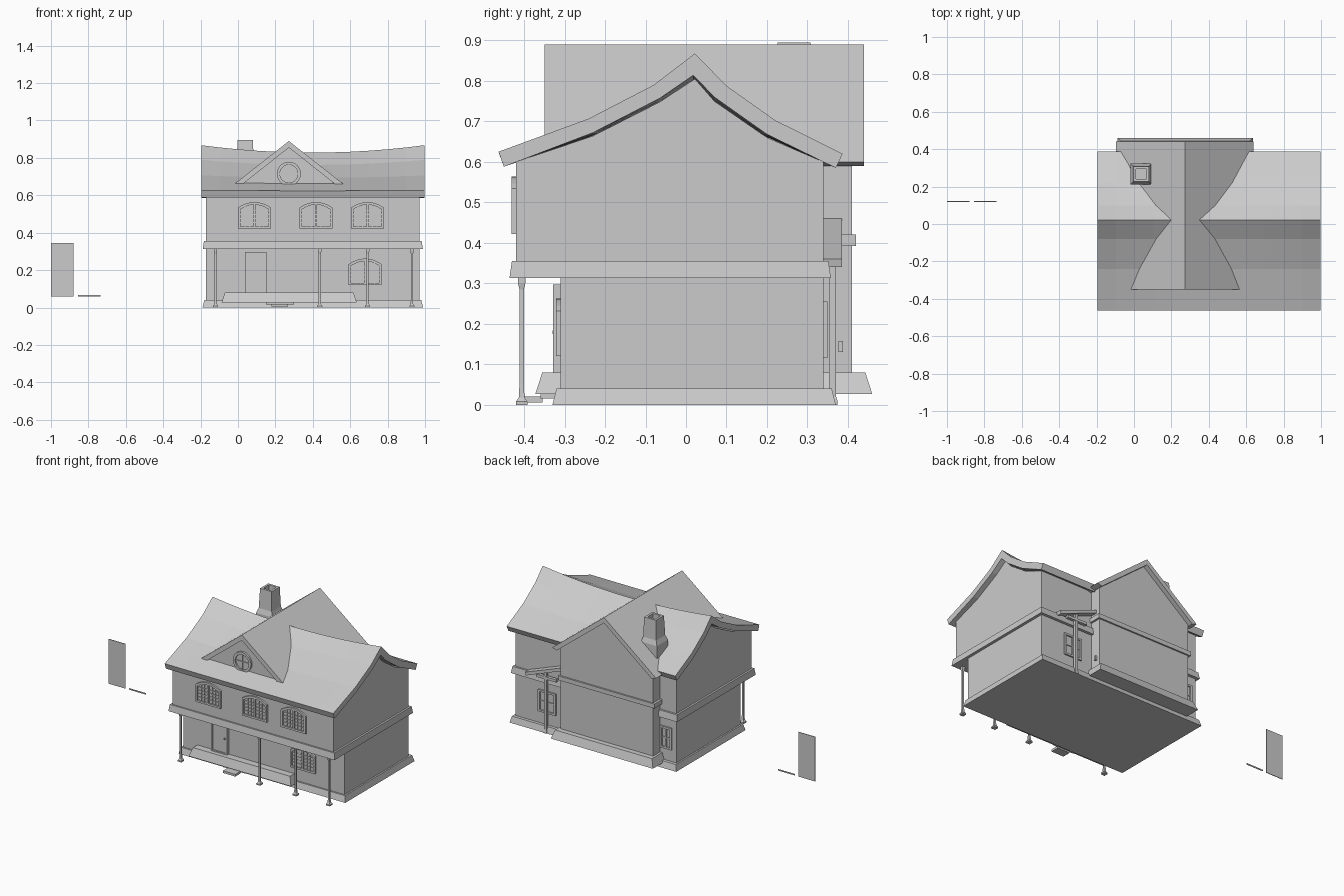
import bpy, bmesh, math

if "Cube" in bpy.data.objects:
    bpy.data.objects.remove(bpy.data.objects["Cube"])


def finish(bm, name):
    bmesh.ops.remove_doubles(bm, verts=bm.verts, dist=1e-6)
    bmesh.ops.recalc_face_normals(bm, faces=bm.faces)
    me = bpy.data.meshes.new(name)
    bm.to_mesh(me)
    bm.free()
    ob = bpy.data.objects.new(name, me)
    bpy.context.collection.objects.link(ob)
    return ob


def loft(name, rings, cap=True, closed=False):
    """Skin a list of equally long point rings."""
    bm = bmesh.new()
    vs = [[bm.verts.new(p) for p in r] for r in rings]
    n = len(vs[0])
    pairs = list(zip(vs, vs[1:])) + ([(vs[-1], vs[0])] if closed else [])
    for a, b in pairs:
        for i in range(n):
            j = (i + 1) % n
            bm.faces.new((a[i], a[j], b[j], b[i]))
    if cap and not closed:
        bm.faces.new(vs[0])
        bm.faces.new(vs[-1])
    return finish(bm, name)


def prism_x(name, pts, x0, x1):
    return loft(name, [[(x, y, z) for y, z in pts] for x in (x0, x1)])


def prism_y(name, pts, y0, y1):
    return loft(name, [[(x, y, z) for x, z in pts] for y in (y0, y1)])


def rect(x0, x1, y0, y1, z):
    return [(x0, y0, z), (x1, y0, z), (x1, y1, z), (x0, y1, z)]


def box(name, x0, x1, y0, y1, z0, z1, taper=0.0):
    t = taper
    return loft(name, [rect(x0, x1, y0, y1, z0),
                       rect(x0 + t, x1 - t, y0 + t, y1 - t, z1)])


def column(name, cx, cy, profile):
    """Square column from (half width, z) pairs."""
    return loft(name, [rect(cx - r, cx + r, cy - r, cy + r, z) for r, z in profile])


def ring_frame(name, outer, inner, y0, y1):
    return loft(name, [[(x, y, z) for x, z in pts] for pts, y in
                       ((outer, y0), (outer, y1), (inner, y1), (inner, y0))], closed=True)


def arch(cx, w, z0, spring, top):
    pts = [(cx - w / 2, z0), (cx + w / 2, z0)]
    for i in range(9):
        t = 1 - 2 * i / 8
        pts.append((cx + t * w / 2, spring + (top - spring) * (1 - t * t)))
    return pts


def arched_window(name, cx, wall, z0, w=0.176):
    out, inn = arch(cx, w, z0, z0 + .112, z0 + .142), arch(cx, w - .026, z0 + .012, z0 + .103, z0 + .128)
    ring_frame(name + "_frame", out, inn, wall, wall - .011)
    prism_y(name + "_glass", inn, wall, wall - .002)
    box(name + "_mullion", cx - .006, cx + .006, wall - .011, wall, z0 + .01, z0 + .13)
    for s in (-1, 1):
        for k in (.027, .05):
            x = cx + s * k
            box(name + "_bar", x - .002, x + .002, wall - .006, wall, z0 + .01, z0 + .12)
    for k in range(1, 5):
        z = z0 + .012 + k * .021
        box(name + "_rail", cx - w / 2 + .01, cx + w / 2 - .01, wall - .006, wall, z - .002, z + .002)


def flat_frame(name, x0, x1, z0, z1, y0, y1, t=.012):
    sq = lambda d: [(x0 + d, z0 + d), (x1 - d, z0 + d), (x1 - d, z1 - d), (x0 + d, z1 - d)]
    ring_frame(name, sq(0), sq(t), y0, y1)


# Main house body with jettied upper floor and gable ends
prism_x("main_walls", [(-.31, 0), (.34, 0), (.34, .60), (.2, .66), (.07, .75), (.022, .805),
                       (-.065, .748), (-.23, .664), (-.42, .60), (-.42, .33), (-.31, .33)], -.17, .97)
box("foundation", -.19, .99, -.33, .37, 0, .04, .01)
box("floor_band", -.188, .988, -.436, .358, .313, .355, .006)

# Sagging main roof
roof = [(-.463, .625), (-.24, .707), (-.08, .79), (.022, .868), (.10, .788), (.22, .703), (.387, .62),
        (.37, .585), (.20, .668), (.07, .76), (.018, .814), (-.065, .757), (-.23, .672), (-.45, .588)]
rings = []
for i in range(13):
    x = -.195 + 1.193 * i / 12
    sag = .04 * (1 - ((x - .4) / .6) ** 2)
    rings.append([(x, y, z - sag * max(0, (z - .62) / .25)) for y, z in roof])
main_roof = loft("main_roof", rings)

# Cross wing with skirt, band, gable and roof
C = .272
prism_y("wing_walls", [(-.055, .03), (.6, .03), (.6, .60), (C, .858), (-.055, .60)], -.31, .41)
prism_y("front_gable_wall", [(C - .27, .64), (C + .27, .64), (C, .862)], -.337, -.30)
loft("wing_skirt", [rect(-.088, .635, -.372, .46, .027), rect(-.07, .617, -.355, .443, .08)])
box("wing_band", -.07, .612, .33, .42, .392, .42)
prism_y("wing_roof", [(C - .368, .60), (C, .89), (C + .368, .60), (C + .335, .59),
                      (C, .855), (C - .335, .59)], -.35, .44)

# Round gable window
circ = lambda r: [(C + r * math.cos(a * math.pi / 12), .715 + r * math.sin(a * math.pi / 12)) for a in range(24)]
ring_frame("round_window_frame", circ(.064), circ(.048), -.335, -.349)
prism_y("round_window_glass", circ(.05), -.335, -.340)
box("round_window_bar", C - .003, C + .003, -.345, -.335, .668, .762)
box("round_window_rail", C - .048, C + .048, -.345, -.335, .712, .718)

# Arched front windows
for cx in (.088, .417, .692):
    arched_window("upper_window", cx, -.42, .422)
arched_window("lower_window", .68, -.31, .12)

# Front door and step
flat_frame("door_frame", .038, .152, .078, .297, -.31, -.328, .01)
box("door", .046, .144, -.322, -.31, .078, .29)
box("door_knob", .13, .137, -.33, -.32, .175, .184)
box("front_step", .18, .268, -.41, -.355, .006, .02)
box("upper_step", .15, .30, -.36, -.32, .015, .03)

# Porch posts
for x in (-.12, .437, .693, .93):
    column("porch_post", x, -.406, [(.014, 0), (.014, .008), (.007, .018), (.0055, .05),
                                    (.0055, .285), (.009, .30), (.009, .316)])

# Rear lean-to canopy with post
prism_y("rear_canopy", [(.865, .34), (.60, .44), (.60, .46), (.87, .36)], .335, .385)
column("rear_post", .737, .362, [(.012, 0), (.012, .01), (.009, .02), (.009, .40)])
box("rear_post_beam", .66, .80, .352, .372, .345, .362)

# Rear windows
for x0, x1 in ((.68, .805), (-.14, -.06)):
    flat_frame("rear_window_frame", x0, x1, .115, .255, .335, .349)
    m = (x0 + x1) / 2
    box("rear_window_mullion", m - .005, m + .005, .335, .348, .12, .25)
    box("rear_window_rail", x0, x1, .335, .345, .182, .188)

# Handle on the side of the wing
box("side_handle", .598, .612, .377, .388, .13, .158)

# Hollow tapered chimney
loft("chimney", [rect(cx - r, cx + r, .267 - r, .267 + r, z) for cx, r, z in
                 ((.036, .056, .63), (.036, .056, .74), (.038, .046, .77), (.039, .041, .895),
                  (.039, .027, .895), (.039, .027, .83))])

# Loose panels beside the house
box("standing_panel", -1.0, -.88, .118, .122, .06, .345)
box("lying_panel", -.855, -.735, .118, .122, .06, .068)
